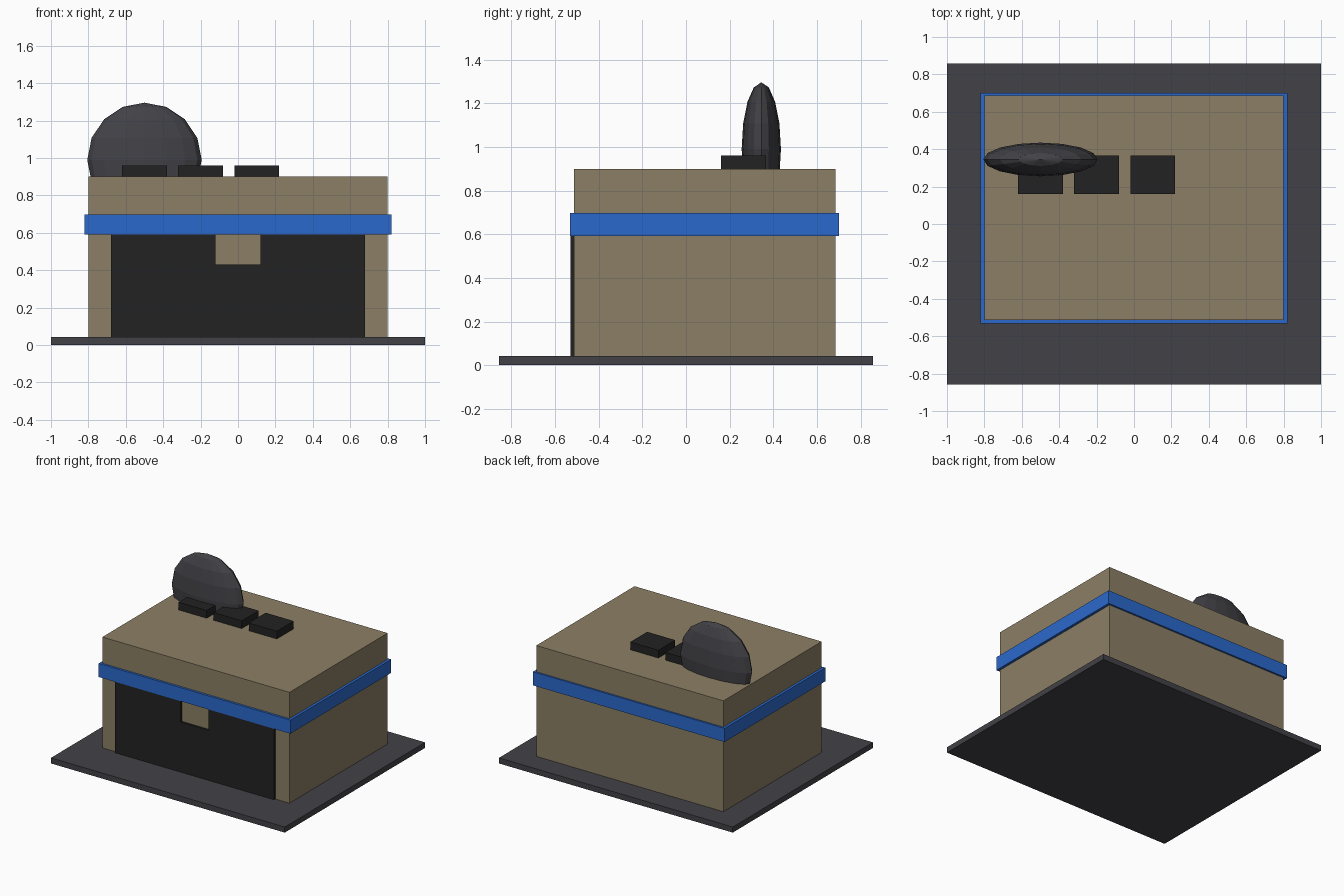
import bpy
import bmesh

default_cube = bpy.data.objects.get("Cube")
if default_cube:
    bpy.data.objects.remove(default_cube, do_unlink=True)


def make_material(name, rgb):
    """Material from display colour values, stored as linear."""
    linear = [((c / 255 + 0.055) / 1.055) ** 2.4 for c in rgb]
    mat = bpy.data.materials.new(name)
    mat.use_nodes = True
    mat.diffuse_color = (*linear, 1)
    shader = next(n for n in mat.node_tree.nodes if n.type == 'BSDF_PRINCIPLED')
    shader.inputs["Base Color"].default_value = (*linear, 1)
    return mat


tan = make_material("tan_wall", (140, 127, 101))
blue = make_material("blue_trim", (43, 105, 204))
grey = make_material("dark_grey", (66, 65, 70))
black = make_material("near_black", (34, 34, 34))


def finish(name, bm, mat):
    mesh = bpy.data.meshes.new(name)
    bm.to_mesh(mesh)
    bm.free()
    mesh.materials.append(mat)
    obj = bpy.data.objects.new(name, mesh)
    bpy.context.collection.objects.link(obj)
    return obj


def box(name, x, y, z, mat):
    """Box spanning the given (low, high) range on each axis."""
    bm = bmesh.new()
    bmesh.ops.create_cube(bm, size=1)
    for v in bm.verts:
        v.co = [r[0] if c < 0 else r[1] for c, r in zip(v.co, (x, y, z))]
    return finish(name, bm, mat)


# Ground slab, building and trim band
box("base_slab", (-1, 1), (-0.857, 0.857), (0, 0.043), grey)
box("building", (-0.8, 0.8), (-0.514, 0.686), (0.043, 0.9), tan)
box("trim_band", (-0.82, 0.82), (-0.531, 0.7), (0.592, 0.697), blue)

# Front opening panel: an outline with a notch at the top centre
half = [(0.12, 0.43), (0.12, 0.6), (0.68, 0.6), (0.68, 0.043)]
outline = half + [(-x, z) for x, z in reversed(half)]
bm = bmesh.new()
front = bm.faces.new([bm.verts.new((x, -0.53, z)) for x, z in outline])
extruded = bmesh.ops.extrude_face_region(bm, geom=[front], use_keep_orig=True)
for item in extruded["geom"]:
    if isinstance(item, bmesh.types.BMVert):
        item.co.y = -0.512
bmesh.ops.recalc_face_normals(bm, faces=bm.faces)
finish("front_panel", bm, black)

# Roof units in a row
for i in range(3):
    left = -0.62 + 0.3 * i
    box(f"roof_unit_{i + 1}", (left, left + 0.24), (0.16, 0.366), (0.89, 0.96), black)

# Faceted upright dish
bm = bmesh.new()
bmesh.ops.create_uvsphere(bm, u_segments=16, v_segments=8, radius=1)
bmesh.ops.scale(bm, vec=(0.306, 0.09, 0.306), verts=bm.verts)
bmesh.ops.translate(bm, vec=(-0.5, 0.345, 0.99), verts=bm.verts)
finish("roof_dish", bm, grey)
